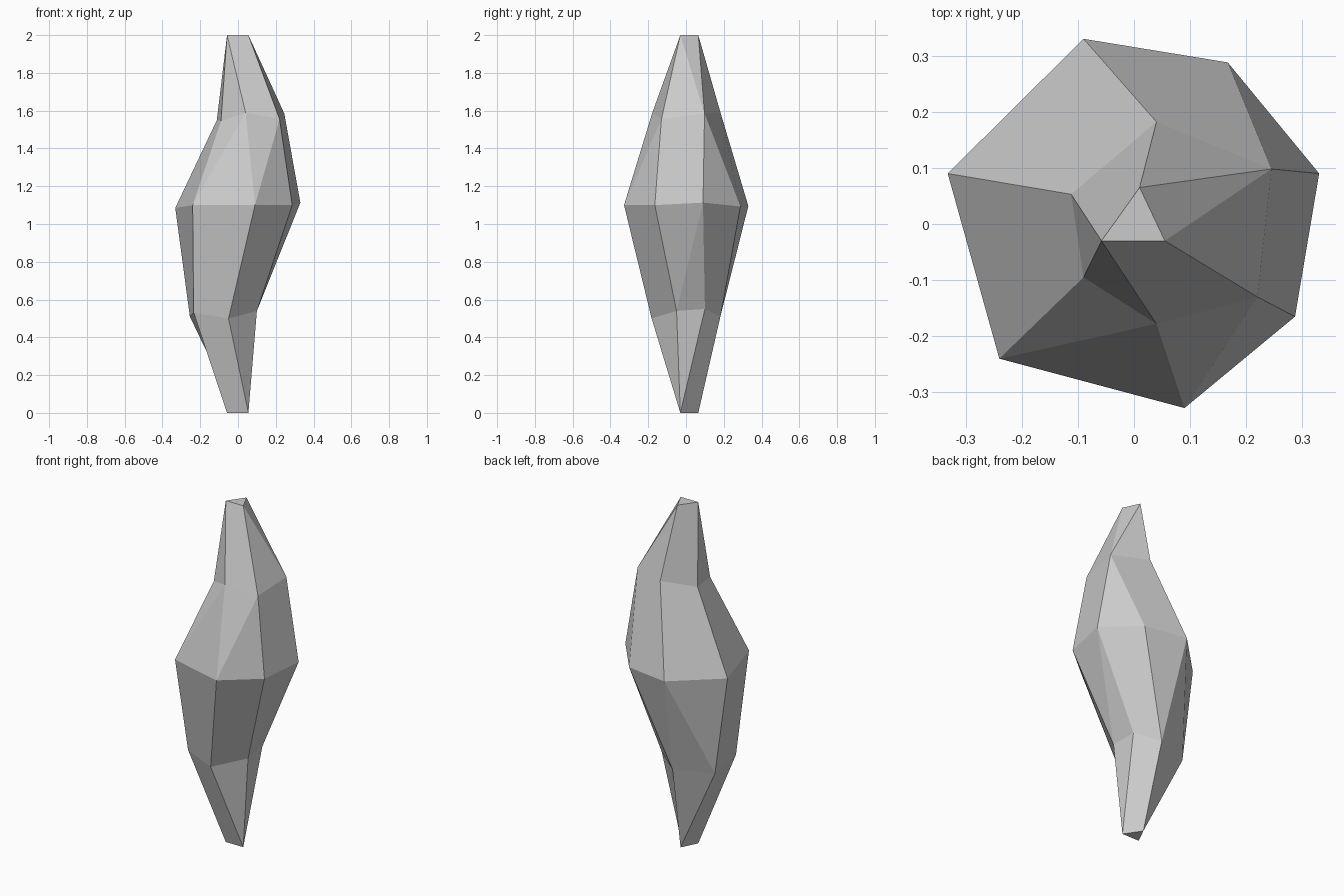
import bpy, bmesh

if "Cube" in bpy.data.objects:
    bpy.data.objects.remove(bpy.data.objects["Cube"])

# Irregular cross-sections of the crystal, bottom to top, anticlockwise
base = [(-.058, -.03, 0), (.055, -.03, 0), (-.01, .065, 0)]
lower = [(-.235, -.127, .53), (-.05, -.182, .5), (.10, -.05, .54),
         (.088, .10, .55), (-.04, .182, .51), (-.255, .096, .51)]
waist = [(-.24, -.24, 1.1), (.09, -.328, 1.1), (.287, -.165, 1.1), (.33, .09, 1.113),
         (.167, .288, 1.093), (-.09, .33, 1.095), (-.332, .09, 1.085)]
upper = [(-.09, -.095, 1.545), (.04, -.178, 1.59), (.22, -.13, 1.555),
         (.245, .098, 1.585), (.04, .182, 1.592), (-.112, .053, 1.55)]
tip = [(-.058, -.03, 2), (.055, -.03, 2), (.01, .065, 2)]

bm = bmesh.new()
rings = [[bm.verts.new(p) for p in ring] for ring in (base, lower, waist, upper, tip)]


# Walk round two rings: L steps the low ring, U the high ring, Q both
def bridge(low, high, steps):
    i = j = 0
    for s in steps:
        ni, nj = i + (s in "LQ"), j + (s in "UQ")
        face = [low[i % len(low)]]
        if ni != i:
            face.append(low[ni % len(low)])
        if nj != j:
            face.append(high[nj % len(high)])
        face.append(high[j % len(high)])
        bm.faces.new(face)
        i, j = ni, nj


for k, steps in enumerate(("QUUQUQ", "QQULQULUQ", "ULULQLQQQ", "LQLULQL")):
    bridge(rings[k], rings[k + 1], steps)

# End caps
bm.faces.new(rings[0][::-1])
bm.faces.new(rings[-1])
bmesh.ops.recalc_face_normals(bm, faces=bm.faces)

mesh = bpy.data.meshes.new("crystal_shard")
bm.to_mesh(mesh)
bm.free()
bpy.context.collection.objects.link(bpy.data.objects.new("crystal_shard", mesh))
